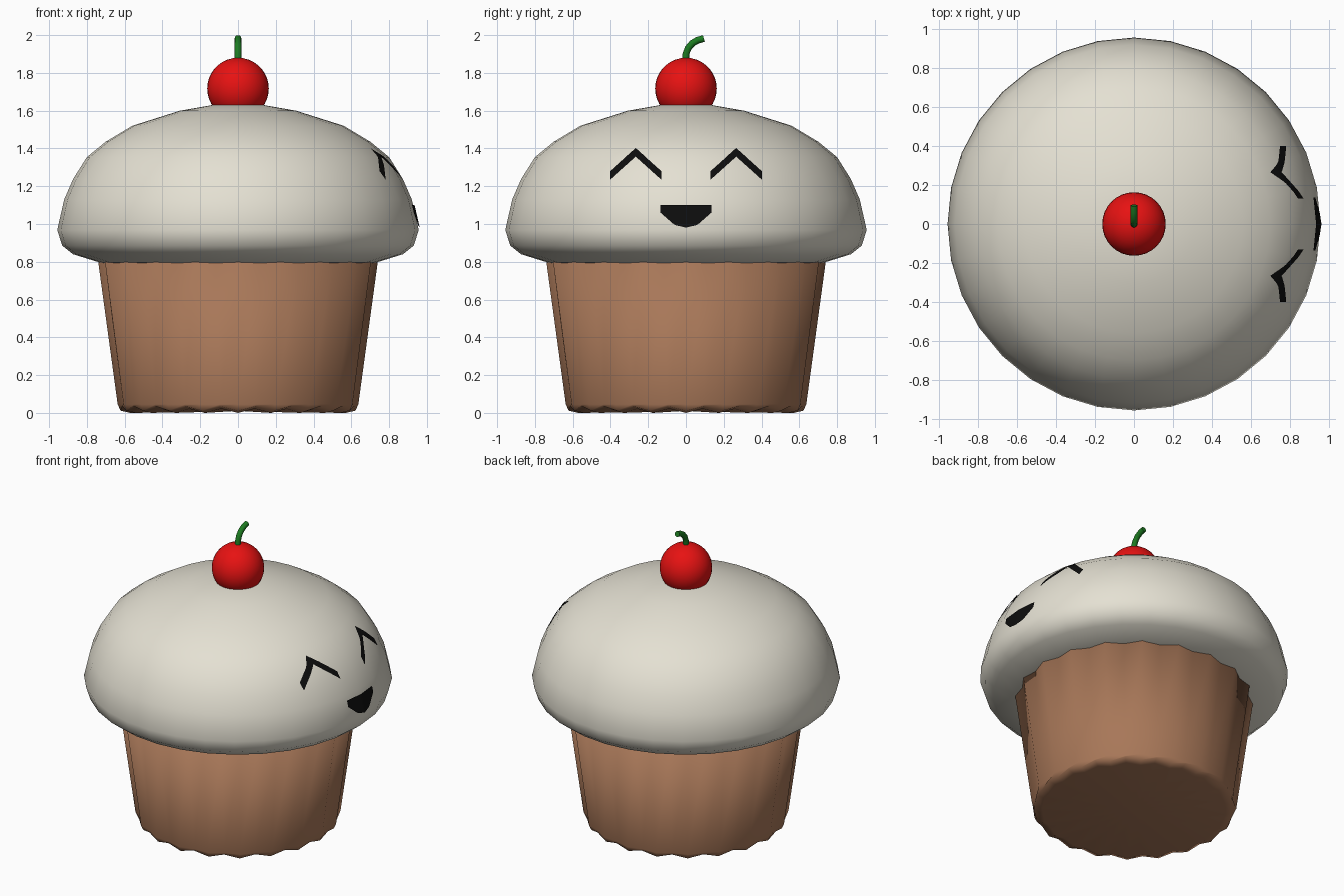
import bpy, bmesh, math
from mathutils import Vector
from mathutils.bvhtree import BVHTree

if "Cube" in bpy.data.objects:
    bpy.data.objects.remove(bpy.data.objects["Cube"])


def material(name, rgb):
    m = bpy.data.materials.new(name)
    m.diffuse_color = (*rgb, 1)
    m.use_nodes = True
    m.node_tree.nodes["Principled BSDF"].inputs["Base Color"].default_value = m.diffuse_color
    return m


CREAM = material("cream icing", (0.78, 0.75, 0.65))
BROWN = material("brown wrapper", (0.39, 0.185, 0.098))
RED = material("cherry red", (0.80, 0.006, 0.006))
GREEN = material("stem green", (0.012, 0.20, 0.015))
BLACK = material("black", (0.004, 0.004, 0.004))


def finish(name, bm, mat, recalc=True):
    if recalc:
        bmesh.ops.recalc_face_normals(bm, faces=bm.faces)
    me = bpy.data.meshes.new(name)
    bm.to_mesh(me)
    for p in me.polygons:
        p.use_smooth = True
    me.materials.append(mat)
    ob = bpy.data.objects.new(name, me)
    bpy.context.collection.objects.link(ob)
    return ob


def lathe(rings, n):
    """Closed solid from rings; each ring is a function i -> (radius, z)."""
    bm = bmesh.new()
    loops = []
    for ring in rings:
        loop = []
        for i in range(n):
            a = 2 * math.pi * i / n
            r, z = ring(i)
            loop.append(bm.verts.new((r * math.cos(a), r * math.sin(a), z)))
        loops.append(loop)
    for lo, hi in zip(loops, loops[1:]):
        for i in range(n):
            j = (i + 1) % n
            bm.faces.new((lo[i], lo[j], hi[j], hi[i]))
    for loop in (loops[0], loops[-1]):
        z = sum(v.co.z for v in loop) / n
        c = bm.verts.new((0, 0, z))
        for i in range(n):
            bm.faces.new((loop[i], loop[(i + 1) % n], c))
    bmesh.ops.recalc_face_normals(bm, faces=bm.faces)
    return bm


# icing dome
profile = [(0.66, 0.785), (0.735, 0.797), (0.873, 0.84), (0.93, 0.885), (0.957, 0.968),
           (0.92, 1.13), (0.873, 1.238), (0.80, 1.354), (0.70, 1.436),
           (0.56, 1.52), (0.307, 1.60), (0.14, 1.629)]
dome = lathe([lambda i, p=p: p for p in profile], 32)
tree = BVHTree.FromBMesh(dome)
finish("icing_dome", dome, CREAM)

# fluted wrapper: 20 flutes, every second vertex pulled in
cup = lathe([
    lambda i: (0.57, 0.0 if i % 2 == 0 else 0.022),
    lambda i: (0.622, 0.012 if i % 2 == 0 else 0.036),
    lambda i: (0.637 if i % 2 == 0 else 0.617, 0.045),
    lambda i: (0.742 if i % 2 == 0 else 0.715, 0.815),
], 40)
finish("wrapper_cup", cup, BROWN)

# cherry
bm = bmesh.new()
bmesh.ops.create_uvsphere(bm, u_segments=32, v_segments=18, radius=0.163)
bmesh.ops.translate(bm, verts=bm.verts, vec=(0, 0, 1.717))
finish("cherry", bm, RED)

# stem: round tube swept along a bent path in the yz plane
path = [Vector(p) for p in [(0, 0, 1.82), (0, 0, 1.90), (0, 0.012, 1.931),
                            (0, 0.034, 1.957), (0, 0.062, 1.973), (0, 0.095, 1.982)]]
bm = bmesh.new()
rings = []
for k, p in enumerate(path):
    t = (path[min(k + 1, len(path) - 1)] - path[max(k - 1, 0)]).normalized()
    side = Vector((1, 0, 0))
    up = t.cross(side)
    rings.append([bm.verts.new(p + 0.018 * (math.cos(a) * side + math.sin(a) * up))
                  for a in (2 * math.pi * i / 12 for i in range(12))])
for lo, hi in zip(rings, rings[1:]):
    for i in range(12):
        bm.faces.new((lo[i], lo[(i + 1) % 12], hi[(i + 1) % 12], hi[i]))
bm.faces.new(rings[0])
bm.faces.new(rings[-1])
stem = finish("stem", bm, GREEN)
stem.data.set_sharp_from_angle(angle=math.radians(40))


# face details: thin sheets draped on the +x side of the dome
def drape(bm, top, bottom, nu, nv):
    """Grid between two yz curves top(u) and bottom(u), cast onto the dome."""
    grid = []
    for i in range(nu + 1):
        a, b = Vector(top(i / nu)), Vector(bottom(i / nu))
        col = []
        for j in range(nv + 1):
            y, z = a.lerp(b, j / nv)
            hit, normal, _, _ = tree.ray_cast(Vector((3, y, z)), Vector((-1, 0, 0)))
            col.append(bm.verts.new(hit + normal * 0.003 + Vector((0.005, 0, 0))))
        grid.append(col)
    for i in range(nu):
        for j in range(nv):
            f = bm.faces.new((grid[i][j], grid[i][j + 1], grid[i + 1][j + 1], grid[i + 1][j]))
            f.normal_update()
            if f.normal.x < 0:
                f.normal_flip()


def chevron(u, cy, height):
    y = 0.135 * (2 * u - 1)
    return (cy + y, 1.40 - height - abs(y) * 0.90)


for name, cy in (("left_eye", -0.265), ("right_eye", 0.265)):
    bm = bmesh.new()
    drape(bm, lambda u: chevron(u, cy, 0), lambda u: chevron(u, cy, 0.045), 24, 3)
    finish(name, bm, BLACK, recalc=False)


def mouth_bottom(u):
    t = abs(2 * u - 1)
    # flat chin, slanted corners, short upright ends
    z = 0.98 + 0.015 * min(t / 0.45, 1) + 0.065 * max(0, (t - 0.45) / 0.55)
    return (0.135 * (2 * u - 1), z)


bm = bmesh.new()
drape(bm, lambda u: (0.135 * (2 * u - 1), 1.10), mouth_bottom, 24, 10)
finish("mouth", bm, BLACK, recalc=False)
